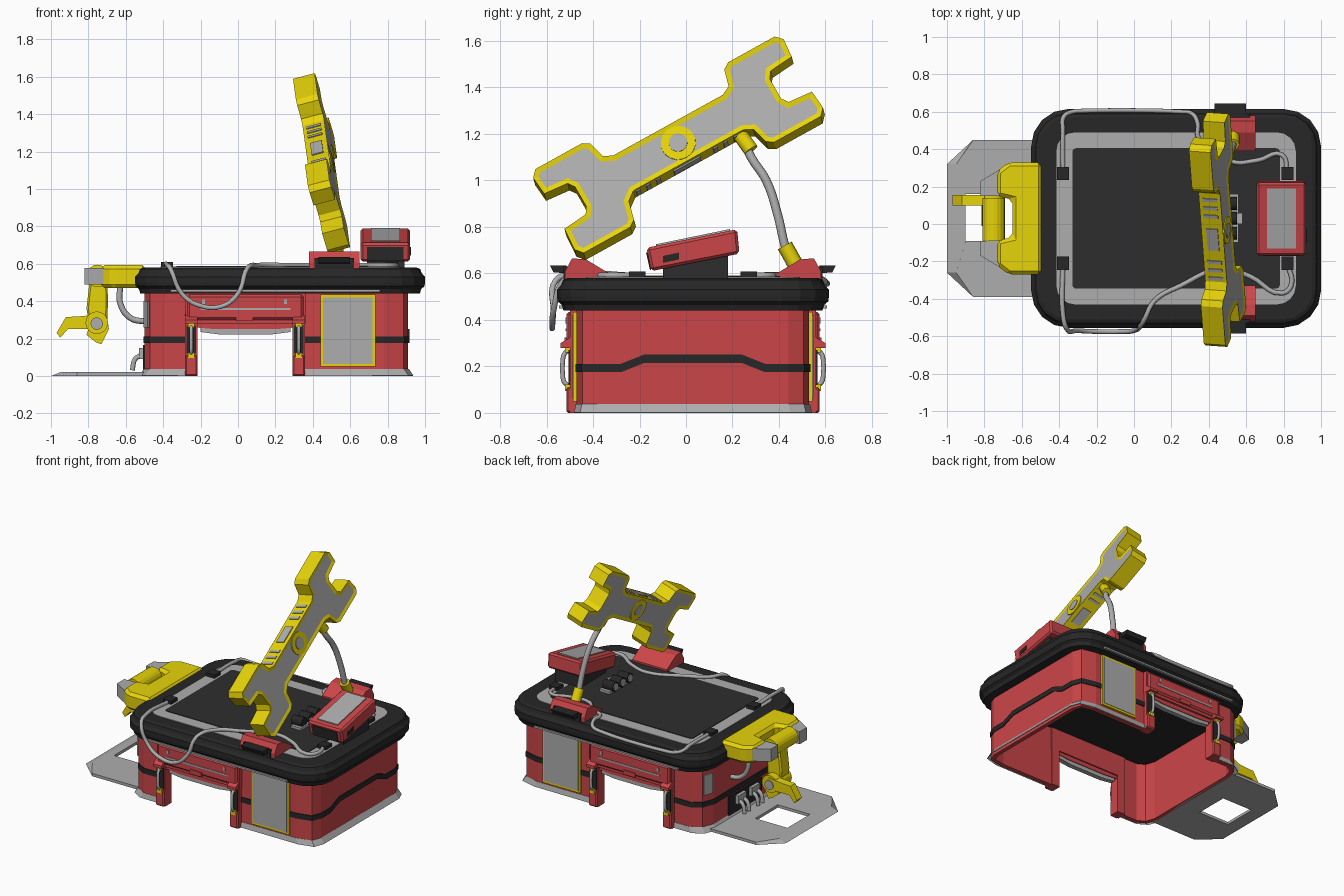
import bpy, bmesh, math
from mathutils import Matrix

cube = bpy.data.objects.get("Cube")
if cube:
    bpy.data.objects.remove(cube, do_unlink=True)


def material(name, r, g, b):
    m = bpy.data.materials.new(name)
    m.use_nodes = True
    m.diffuse_color = (r, g, b, 1)
    m.node_tree.nodes["Principled BSDF"].inputs["Base Color"].default_value = (r, g, b, 1)
    return m


RED = material("workshop red", 0.6, 0.06, 0.065)
YELLOW = material("tool yellow", 0.9, 0.74, 0.003)
GREY = material("metal grey", 0.42, 0.42, 0.42)
BLACK = material("roof black", 0.02, 0.02, 0.02)
CHARCOAL = material("charcoal", 0.027, 0.027, 0.027)
CY = 0.03  # middle of the building in y


def finish(name, bm, mat):
    bmesh.ops.recalc_face_normals(bm, faces=bm.faces)
    mesh = bpy.data.meshes.new(name)
    bm.to_mesh(mesh)
    bm.free()
    mesh.materials.append(mat)
    ob = bpy.data.objects.new(name, mesh)
    bpy.context.collection.objects.link(ob)
    return ob


def loft(name, rings, mat):
    bm = bmesh.new()
    loops = [[bm.verts.new(p) for p in ring] for ring in rings]
    n = len(loops[0])
    for a, b in zip(loops, loops[1:]):
        for i in range(n):
            j = (i + 1) % n
            bm.faces.new((a[i], a[j], b[j], b[i]))
    bm.faces.new(loops[0])
    bm.faces.new(loops[-1])
    return finish(name, bm, mat)


def prism(name, pts, a, b, mat, axis="z"):
    place = {"z": lambda p, d: (p[0], p[1], d),
             "y": lambda p, d: (p[0], d, p[1]),
             "x": lambda p, d: (d, p[0], p[1])}[axis]
    return loft(name, [[place(p, d) for p in pts] for d in (a, b)], mat)


def box(name, x0, x1, y0, y1, z0, z1, mat):
    return prism(name, [(x0, y0), (x1, y0), (x1, y1), (x0, y1)], z0, z1, mat)


def bevel(ob, width):
    mod = ob.modifiers.new("bevel", "BEVEL")
    mod.width = width
    mod.segments = 1


def circle(cx, cy, r, n=20):
    return [(cx + r * math.cos(math.tau * i / n), cy + r * math.sin(math.tau * i / n)) for i in range(n)]


def rounded(hx, hy, r, n=4):
    pts = []
    for q, (sx, sy) in enumerate([(1, 1), (-1, 1), (-1, -1), (1, -1)]):
        for i in range(n + 1):
            t = math.pi / 2 * (q + i / n)
            pts.append((0.225 + sx * (hx - r) + r * math.cos(t), CY + sy * (hy - r) + r * math.sin(t)))
    return pts


def strip(name, chain, h, thick, mat, flare=0):
    """Vertical band along (x, y, z) points, thickened in or out."""
    bm = bmesh.new()
    low = [bm.verts.new((x + math.copysign(flare, x - 0.2), y + math.copysign(flare / 3, y - CY), z)) for x, y, z in chain]
    top = [bm.verts.new((x, y, z + h)) for x, y, z in chain]
    for i in range(len(chain) - 1):
        bm.faces.new((low[i], low[i + 1], top[i + 1], top[i]))
    mesh = bpy.data.meshes.new(name)
    bm.to_mesh(mesh)
    bm.free()
    mesh.materials.append(mat)
    ob = bpy.data.objects.new(name, mesh)
    bpy.context.collection.objects.link(ob)
    mod = ob.modifiers.new("thickness", "SOLIDIFY")
    mod.thickness, mod.offset = abs(thick), math.copysign(1, thick)


def tube(name, pts, r, mat):
    cu = bpy.data.curves.new(name, "CURVE")
    cu.dimensions, cu.bevel_depth, cu.bevel_resolution, cu.resolution_u = "3D", r, 2, 5
    cu.use_fill_caps = True
    sp = cu.splines.new("BEZIER")
    sp.bezier_points.add(len(pts) - 1)
    for bp, p in zip(sp.bezier_points, pts):
        bp.co = p
        bp.handle_left_type = bp.handle_right_type = "AUTO"
    tmp = bpy.data.objects.new(name + " path", cu)
    bpy.context.collection.objects.link(tmp)
    deps = bpy.context.evaluated_depsgraph_get()
    mesh = bpy.data.meshes.new_from_object(tmp.evaluated_get(deps))
    bpy.data.objects.remove(tmp, do_unlink=True)
    mesh.materials.clear()
    mesh.materials.append(mat)
    mesh.shade_smooth()
    ob = bpy.data.objects.new(name, mesh)
    bpy.context.collection.objects.link(ob)


# Hollow walls, skirts and stripes of the two wings
half = [(0.3, 0.5, 0), (0.78, 0.5, 0), (0.885, 0.475, 0), (0.91, 0.41, 0), (0.91, 0.31, 0), (0.91, 0.21, 0.04)]
east = [(x, CY - d, z) for x, d, z in half] + [(x, CY + d, z) for x, d, z in reversed(half)]
west = [(x, CY + s * d, 0) for s, k in ((1, 1), (-1, -1))
        for x, d in [(-0.22, 0.5), (-0.4, 0.5), (-0.47, 0.46), (-0.5, 0.38)][::k]]
for side, chain in (("left", east), ("right", west)):
    flat = [(x, y, 0) for x, y, z in chain]
    strip(side + " wing wall", flat, 0.46, -0.03, RED)
    strip(side + " wing skirt", flat, 0.036, 0.004, GREY, 0.024)
    strip(side + " wing stripe", [(x, y, z + 0.175) for x, y, z in chain], 0.036, 0.006, BLACK)

# Roof with a stepped rim, grey border and dark deck
steps = [(0.44, 0.028), (0.465, 0.02), (0.48, 0.003), (0.5, 0), (0.53, 0), (0.55, 0.018), (0.572, 0.026), (0.58, 0.045)]
loft("roof", [[(x, y, z) for x, y in rounded(0.775 - i, 0.585 - i, 0.2 - i)] for z, i in steps], BLACK)
prism("roof border", rounded(0.64, 0.46, 0.1), 0.575, 0.584, GREY)
prism("roof deck", rounded(0.555, 0.375, 0.02), 0.58, 0.588, CHARCOAL)
for x in (-0.38, 0.82):
    for y in (-0.21, 0.27):
        box("cable clip", x - 0.032, x + 0.032, y - 0.035, y + 0.035, 0.58, 0.608, BLACK)

# Parts repeated on the front and back
for s, side in ((-1, "front"), (1, "back")):
    def slab(name, x0, x1, d0, d1, z0, z1, mat):
        return box(side + " " + name, x0, x1, *sorted((CY + s * d0, CY + s * d1)), z0, z1, mat)
    slab("window frame", 0.44, 0.735, 0.49, 0.515, 0.05, 0.435, YELLOW)
    slab("window pane", 0.455, 0.72, 0.51, 0.518, 0.065, 0.42, GREY)
    slab("door lintel", -0.28, 0.36, 0.46, 0.53, 0.28, 0.45, RED)
    bevel(slab("lintel panel", -0.27, 0.35, 0.5, 0.545, 0.3, 0.435, RED), 0.012)
    slab("lintel rail", -0.2, 0.28, 0.54, 0.549, 0.353, 0.364, GREY)
    slab("lintel latch", -0.01, 0.08, 0.54, 0.552, 0.295, 0.325, RED)
    for x in (-0.185, 0.255):
        slab("lintel bolt", x - 0.008, x + 0.008, 0.54, 0.549, 0.385, 0.41, GREY)
    prism(side + " door valance", [(-0.23, 0.29), (-0.23, 0.26), (-0.12, 0.25), (0.2, 0.25), (0.31, 0.26), (0.31, 0.29)],
          CY + s * 0.47, CY + s * 0.515, RED, "y")
    prism(side + " door lip", [(-0.2, 0.265), (-0.2, 0.235), (-0.1, 0.222), (0.18, 0.222), (0.28, 0.235), (0.28, 0.265)],
          CY + s * 0.475, CY + s * 0.51, GREY, "y")
    slab("roof trim", -0.36, 0.76, 0.5, 0.576, 0.45, 0.462, GREY)
    for x in (-0.25, 0.325):
        slab("door post", x - 0.033, x + 0.033, 0.46, 0.53, 0, 0.29, RED)
        bevel(slab("post foot", x - 0.033, x + 0.033, 0.5, 0.545, 0, 0.11, RED), 0.008)
        prism(side + " post hood", [(CY + s * d, z) for d, z in ((0.52, 0.28), (0.57, 0.28), (0.57, 0.3), (0.52, 0.33))], x - 0.033, x + 0.033, RED, "x")
        slab("post plate", x - 0.026, x + 0.026, 0.52, 0.536, 0.12, 0.27, BLACK)
        tube(side + " post pipe", [(x, CY + s * d, z) for d, z in ((0.53, 0.275), (0.555, 0.25), (0.56, 0.225), (0.56, 0.16), (0.555, 0.135), (0.53, 0.11))], 0.01, GREY)
        for z in (0.11, 0.275):
            slab("pipe socket", x - 0.018, x + 0.018, 0.52, 0.55, z - 0.015, z + 0.015, YELLOW)
    # Red bracket on the roof edge with its dark grip
    prism(side + " roof bracket", [(CY + s * d, z) for d, z in ((0.36, 0.575), (0.36, 0.6), (0.46, 0.66), (0.52, 0.665), (0.55, 0.61), (0.55, 0.575))],
          0.38, 0.65, RED, "x")
    slab("bracket recess", 0.41, 0.62, 0.54, 0.558, 0.565, 0.63, BLACK)
    prism(side + " bracket grip", [(CY + s * d, z) for d, z in ((0.545, 0.6), (0.545, 0.635), (0.615, 0.635), (0.6, 0.605))], 0.43, 0.6, BLACK, "x")

# Tilted red console on a dark base
box("console base", 0.69, 0.89, -0.1, 0.18, 0.575, 0.68, CHARCOAL)
console = prism("console", [(-0.15, 0.61), (0.23, 0.685), (0.22, 0.79), (-0.17, 0.71)], 0.655, 0.92, RED, "x")
bevel(console, 0.012)
prism("console screen", [(-0.13, 0.717), (0.19, 0.783), (0.19, 0.791), (-0.13, 0.725)], 0.71, 0.865, GREY, "x")
prism("console vent", [(-0.1, 0.645), (-0.03, 0.66), (-0.03, 0.69), (-0.1, 0.675)], 0.915, 0.924, BLACK, "x")
prism("console front recess", [(-0.15, 0.615), (-0.155, 0.615), (-0.172, 0.69), (-0.164, 0.69)], 0.69, 0.885, CHARCOAL, "x")

# Row of roof canisters
box("canister rack", 0.48, 0.56, -0.1, 0.16, 0.58, 0.605, GREY)
for y in (-0.05, 0.03, 0.11):
    prism("canister", circle(y, 0.624, 0.034, 14), 0.47, 0.55, BLACK, "x")
    prism("canister cap", circle(y, 0.624, 0.025, 14), 0.463, 0.47, GREY, "x")
box("canister valve", 0.54, 0.58, 0, 0.06, 0.58, 0.63, GREY)

# Giant wrench: one jaw outline mirrored four ways
quarter = [(0.27, 0.09), (0.31, 0.11), (0.33, 0.185), (0.36, 0.205), (0.59, 0.205), (0.617, 0.175), (0.61, 0.09), (0.5, 0.08), (0.48, 0.05)]
right_end = quarter + [(u, -v) for u, v in reversed(quarter)]
outline = right_end + [(-u, -v * (1.1 if v > 0.1 else 1)) for u, v in right_end]
pose = (Matrix.Translation((0.444, -0.03, 1.147)) @ Matrix.Rotation(math.radians(-4), 4, "Z")
        @ Matrix.Rotation(math.radians(-14.8), 4, "Y") @ Matrix.Rotation(math.radians(30), 4, "X")
        @ Matrix(((0, 0, 1, 0), (1, 0, 0, 0), (0, 1, 0, 0), (0, 0, 0, 1))))
wrench = prism("wrench", outline, -0.06, 0.06, YELLOW)
wrench.data.materials.append(GREY)
bm = bmesh.new()
bm.from_mesh(wrench.data)
caps = [f for f in bm.faces if len(f.verts) > 4]
bmesh.ops.inset_region(bm, faces=caps, thickness=0.022, depth=-0.006, use_even_offset=True)
for f in caps:
    f.material_index = 1
bm.to_mesh(wrench.data)
bm.free()
wrench_parts = [wrench]
for s in (-1, 1):
    wrench_parts.append(prism("wrench hub", circle(0, 0, 0.075), s * 0.04, s * 0.06, YELLOW))
    wrench_parts.append(prism("hub cap", circle(0, 0, 0.04), s * 0.05, s * 0.064, GREY))
    for u in (-0.25, -0.2, -0.15, 0.13, 0.18, 0.23):
        wrench_parts.append(box("handle slot", u - 0.01, u + 0.01, s * 0.085, s * 0.095, -0.04, 0.04, GREY))
    wrench_parts.append(box("handle badge", -0.075, 0.055, s * 0.085, s * 0.096, -0.032, 0.032, GREY))
for ob in wrench_parts:
    ob.matrix_world = pose

# Bent strut holding the wrench
tube("strut", [(0.53, 0.45, 0.64), (0.53, 0.425, 0.72), (0.52, 0.395, 0.85), (0.5, 0.345, 1.0), (0.48, 0.28, 1.1), (0.46, 0.25, 1.17)], 0.019, GREY)
tube("strut lower sleeve", [(0.53, 0.47, 0.64), (0.53, 0.425, 0.72)], 0.034, YELLOW)
tube("strut upper sleeve", [(0.475, 0.28, 1.13), (0.455, 0.23, 1.2)], 0.034, YELLOW)

# Cables lying on the roof and drooping over the edge
tube("front cable", [(-0.38, -0.22, 0.59), (-0.38, -0.48, 0.595), (-0.36, -0.56, 0.57), (-0.3, -0.57, 0.44), (-0.2, -0.575, 0.375),
                     (-0.08, -0.575, 0.375), (0, -0.57, 0.44), (0.05, -0.52, 0.575), (0.11, -0.41, 0.592), (0.25, -0.33, 0.592),
                     (0.47, -0.24, 0.592), (0.62, -0.28, 0.592), (0.79, -0.37, 0.592), (0.84, -0.33, 0.592), (0.82, -0.21, 0.592)], 0.013, GREY)
tube("back cable", [(-0.38, 0.28, 0.592), (-0.38, 0.5, 0.592), (-0.375, 0.575, 0.58), (-0.33, 0.6, 0.565), (-0.28, 0.605, 0.56), (0.25, 0.6, 0.56),
                    (0.31, 0.59, 0.57), (0.34, 0.54, 0.59), (0.345, 0.46, 0.592), (0.42, 0.42, 0.592)], 0.012, GREY)
tube("side cable", [(0.45, 0.42, 0.592), (0.51, 0.34, 0.592), (0.66, 0.34, 0.592), (0.79, 0.37, 0.592), (0.82, 0.27, 0.592)], 0.012, GREY)

# Ground plate in front of the claw, as a ring around its opening
outer = [(-1, -0.26), (-0.86, -0.39), (-0.48, -0.39), (-0.48, 0.45), (-0.86, 0.45), (-1, 0.32)]
inner = [(-0.9, -0.09), (-0.9, -0.09), (-0.65, -0.09), (-0.65, 0.16), (-0.9, 0.16), (-0.9, 0.16)]
for i in range(6):
    j = (i + 1) % 6
    quad = list(dict.fromkeys([outer[i], outer[j], inner[j], inner[i]]))
    loft("ground plate", [[(x + (z if x < -0.99 else 0) * 2.5, y, z) for x, y in quad] for z in (0, 0.02)], GREY)

# Claw housing with grey prongs
bevel(prism("claw housing", [(-0.49, -0.27), (-0.49, 0.33), (-0.67, 0.33), (-0.735, 0.28), (-0.735, 0.15), (-0.65, 0.13),
                             (-0.65, -0.07), (-0.735, -0.09), (-0.735, -0.22), (-0.67, -0.27)], 0.47, 0.592, YELLOW), 0.02)
for s in (-1, 1):
    prism("housing prong", [(-0.72, CY + s * 0.12), (-0.82, CY + s * 0.12), (-0.82, CY + s * 0.2), (-0.72, CY + s * 0.26)], 0.49, 0.578, GREY)

# Claw arm and fingers
prism("claw shoulder", circle(-0.75, 0.535, 0.06), -0.09, 0.14, YELLOW, "y")
bevel(prism("claw arm", [(-0.79, 0.54), (-0.7, 0.54), (-0.695, 0.4), (-0.7, 0.27), (-0.79, 0.25), (-0.81, 0.36)], 0, 0.1, YELLOW, "y"), 0.01)
prism("claw wrist", circle(-0.755, 0.285, 0.06), -0.01, 0.15, YELLOW, "y")
prism("claw elbow", circle(-0.755, 0.28, 0.033), -0.02, 0.16, GREY, "y")
prism("long finger", [(-0.75, 0.33), (-0.83, 0.32), (-0.92, 0.315), (-0.97, 0.23), (-0.95, 0.205), (-0.91, 0.25), (-0.84, 0.25), (-0.78, 0.25)], 0.1, 0.155, YELLOW, "y")
prism("lower finger", [(-0.7, 0.32), (-0.69, 0.25), (-0.73, 0.17), (-0.76, 0.18), (-0.81, 0.22), (-0.8, 0.25), (-0.76, 0.24)], 0.02, 0.13, YELLOW, "y")

# Control panel, levers, corner hatches and hoses on the claw wall
box("control panel", -0.508, -0.49, -0.12, 0.25, 0.03, 0.165, BLACK)
for y in (-0.02, 0.13):
    box("lever mount", -0.53, -0.5, y - 0.045, y + 0.045, 0.09, 0.15, GREY)
    for k in (-0.025, 0.025):
        tube("lever hose", [(-0.52, y + k, 0.11), (-0.55, y + k, 0.09), (-0.565, y + k, 0.03)], 0.013, GREY)
for s in (-1, 1):
    prism("corner hatch", [(x, CY + s * d) for x, d in ((-0.475, 0.456), (-0.497, 0.39), (-0.506, 0.393), (-0.483, 0.461))], 0.26, 0.4, GREY)
    hose_y = CY + s * 0.18
    tube("housing hose", [(-0.63, hose_y, 0.48), (-0.63, hose_y, 0.39), (-0.575, hose_y, 0.31), (-0.49, hose_y, 0.29)], 0.016, GREY)
